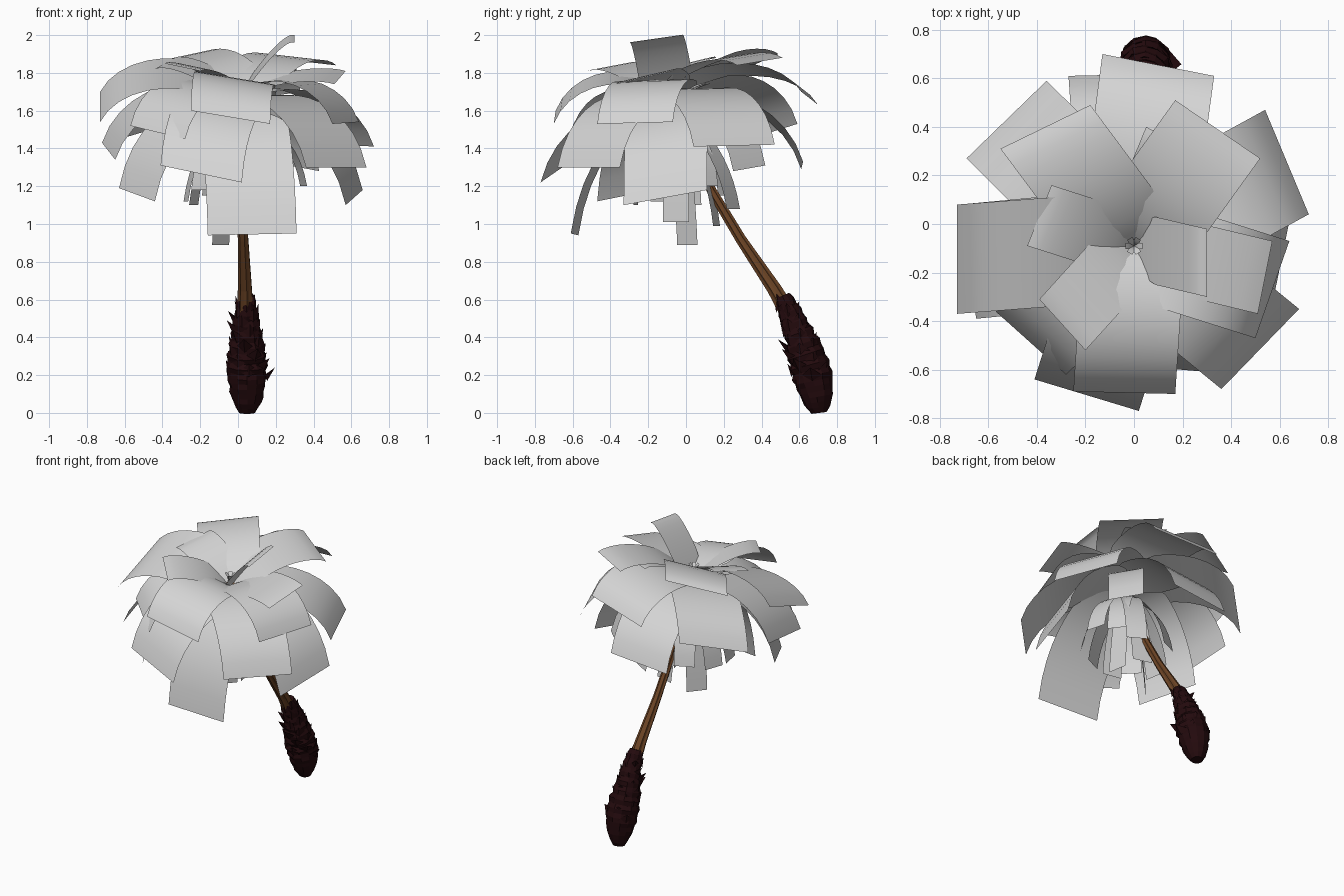
import bpy, bmesh, math, random
from mathutils import Vector

random.seed(4)
cube = bpy.data.objects.get("Cube")
if cube:
    bpy.data.objects.remove(cube)


def material(name, rgb):
    m = bpy.data.materials.new(name)
    m.use_nodes = True
    m.diffuse_color = (*rgb, 1)
    m.node_tree.nodes["Principled BSDF"].inputs["Base Color"].default_value = (*rgb, 1)
    return m


LEAF = material("pale grey leaf", (0.66, 0.66, 0.66))
WOOD = material("brown trunk", (0.16, 0.062, 0.02))
BARK = material("dark bark", (0.017, 0.003, 0.004))


def finish(bm, name, mat, smooth=False):
    mesh = bpy.data.meshes.new(name)
    bm.to_mesh(mesh)
    bm.free()
    mesh.materials.append(mat)
    for p in mesh.polygons:
        p.use_smooth = smooth
    ob = bpy.data.objects.new(name, mesh)
    bpy.context.scene.collection.objects.link(ob)


def tube(bm, path, sides, radius):
    """Capped tube along (point, radius) pairs; radius(k) scales each vertex."""
    rings = []
    for i, (c, r) in enumerate(path):
        axis = path[min(i + 1, len(path) - 1)][0] - path[max(i - 1, 0)][0]
        u = Vector((1, 0, 0))
        v = axis.normalized().cross(u).normalized()
        ring = []
        for k in range(sides):
            a = math.tau * k / sides
            ring.append(bm.verts.new(c + (u * math.cos(a) + v * math.sin(a)) * r * radius(k)))
        rings.append(ring)
    for a, b in zip(rings, rings[1:]):
        for k in range(sides):
            n = (k + 1) % sides
            bm.faces.new((a[k], a[n], b[n], b[k]))
    bm.faces.new(rings[0][::-1])
    bm.faces.new(rings[-1])


def bezier(p, t):
    s = 1 - t
    return p[0] * s**3 + p[1] * (3 * s * s * t) + p[2] * (3 * s * t * t) + p[3] * t**3


def frond(name, ctrl, edge, steps=10):
    """Bent rectangular blade that pinches to a stalk at its root."""
    bm = bmesh.new()
    rows = []
    for i in range(steps + 1):
        t = i / steps
        c = bezier(ctrl, t)
        half = edge * 0.5 * min(1, 0.1 + 4 * t)
        rows.append((bm.verts.new(c - half), bm.verts.new(c + half)))
    for a, b in zip(rows, rows[1:]):
        bm.faces.new((a[0], a[1], b[1], b[0]))
    finish(bm, name, LEAF, True)


# Slender fluted trunk
trunk = [(Vector(p), r) for p, r in (
    ((0.04, 0.53, 0.55), 0.042), ((0.038, 0.465, 0.66), 0.036), ((0.028, 0.29, 0.92), 0.027),
    ((0.02, 0.14, 1.17), 0.024), ((0.01, 0.0, 1.42), 0.025), ((0, -0.09, 1.68), 0.03))]
bm = bmesh.new()
tube(bm, trunk, 14, lambda k: 1.08 if k % 2 else 0.85)
finish(bm, "trunk", WOOD)

# Swollen base with stepped, ragged bark
profile = [(0, 0.705, 0.042), (0.04, 0.7, 0.068), (0.1, 0.69, 0.09), (0.2, 0.668, 0.108),
           (0.3, 0.64, 0.098), (0.4, 0.605, 0.08), (0.5, 0.565, 0.064), (0.62, 0.51, 0.042)]


def base_at(z):
    for a, b in zip(profile, profile[1:]):
        if z <= b[0]:
            f = (z - a[0]) / (b[0] - a[0])
            return Vector((0.05 - 0.01 * z, a[1] + f * (b[1] - a[1]), z)), a[2] + f * (b[2] - a[2])


path = []
for i in range(23):
    c, r = base_at(0.62 * i / 22)
    path.append((c, r * (1.06 if i % 2 and i > 7 else 0.97)))
bm = bmesh.new()
tube(bm, path, 12, lambda k: random.uniform(0.95, 1.07))
finish(bm, "bark_base", BARK)

# Pointed old leaf stubs around the bark
bm = bmesh.new()
for i in range(40):
    c, r = base_at(0.2 + 0.4 * i / 40)
    a = i * 2.4
    out = Vector((math.cos(a), math.sin(a), 0))
    side = Vector((-out.y, out.x, 0)) * r * 0.5
    root = c + out * r * 0.85
    tip = c + out * (r * 1.04 + (0.035 if i % 5 == 0 else 0.006)) + Vector((0, -0.01, 0.04))
    v = [bm.verts.new(p) for p in (root - side, root + side, root + out * 0.015 - Vector((0, 0, 0.03)), tip)]
    for f in ((0, 1, 3), (1, 2, 3), (2, 0, 3)):
        bm.faces.new([v[j] for j in f])
finish(bm, "bark_stubs", BARK)

# Large fronds: the two corners of each outer edge
ROOT = Vector((0, -0.09, 1.65))
small = [
    ((0.30, -0.02, 2.0), (0.30, -0.30, 1.96)), ((0.05, 0.40, 1.89), (0.30, 0.27, 1.87)),
    ((-0.34, 0.16, 1.88), (-0.44, -0.09, 1.82)), ((-0.39, -0.31, 1.85), (-0.20, -0.52, 1.81)),
    ((0.57, -0.07, 1.81), (0.51, -0.37, 1.74))]
upper = [((0.17, 0.51, 1.88), (0.52, 0.27, 1.84)), ((-0.55, 0.31, 1.82), (-0.18, 0.49, 1.90))]
middle = [
    ((-0.25, -0.69, 1.60), (0.17, -0.70, 1.53)), ((-0.13, 0.70, 1.63), (0.33, 0.61, 1.70)),
    ((-0.73, 0.08, 1.70), (-0.73, -0.37, 1.54)), ((0.64, -0.07, 1.54), (0.50, -0.47, 1.53)),
    ((-0.57, -0.36, 1.52), (-0.28, -0.62, 1.45)), ((-0.36, 0.59, 1.53), (-0.69, 0.27, 1.43)),
    ((0.54, 0.47, 1.42), (0.72, 0.04, 1.41))]
lower = [
    ((0.68, -0.35, 1.30), (0.36, -0.68, 1.30)), ((-0.41, -0.64, 1.31), (0.02, -0.77, 1.22)),
    ((-0.63, -0.12, 1.19), (-0.44, -0.47, 1.12)), ((-0.16, -0.57, 0.94), (0.31, -0.61, 0.95)),
    ((0.57, -0.33, 1.10), (0.66, 0.11, 1.18)), ((-0.27, 0.61, 1.29), (0.17, 0.62, 1.33)),
    ((-0.72, 0.08, 1.43), (-0.65, -0.39, 1.34)), ((0.27, 0.42, 1.31), (0.43, 0.25, 1.28))]
for tier, group in (("small", small), ("upper", upper), ("middle", middle), ("lower", lower)):
    for n, (a, b) in enumerate(group):
        a, b = Vector(a), Vector(b)
        tip = (a + b) / 2
        reach = Vector((tip.x - ROOT.x, tip.y - ROOT.y, 0))
        p1, p2 = ROOT + reach * 0.25, ROOT + reach * 0.85
        if group in (small, upper):
            p1.z = 1.8 if group is small else 1.9
            p2.z = tip.z + (0.03 if group is small else 0.06)
        else:
            p1.z = 1.6 + 0.4 * (tip.z - 0.95)
            p2.z = 1.46 + 0.56 * (tip.z - 0.95)
        frond(f"{tier}_frond_{n + 1}", (ROOT, p1, p2, tip), b - a)

# Narrow hanging fronds under the crown: angle, reach, tip height
hanging = [(15, 0.36, 1.2), (38, 0.3, 1.2), (60, 0.37, 1.08), (75, 0.24, 0.99),
           (140, 0.12, 0.89), (115, 0.3, 1.15), (160, 0.25, 1.1), (190, 0.28, 1.12),
           (225, 0.28, 1.18), (260, 0.2, 1.1), (295, 0.25, 1.15), (330, 0.3, 1.2), (10, 0.1, 1.01)]
for n, (deg, reach, z) in enumerate(hanging):
    a = math.radians(deg)
    out = Vector((math.cos(a), math.sin(a), 0))
    root = ROOT - Vector((0, -0.02, 0.05))
    tip = root + out * reach
    tip.z = z
    p1, p2 = root + out * reach * 0.45, root + out * reach * 0.88
    p1.z = root.z - 0.06
    p2.z = z + 0.25
    frond(f"hanging_frond_{n + 1}", (root, p1, p2, tip), Vector((-out.y, out.x, 0)) * 0.14)

# Tiny new shoots in the crown
for n in range(6):
    a = n * math.tau / 6
    out = Vector((math.cos(a), math.sin(a), 0))
    up = Vector((0, 0, 0.04))
    ctrl = (ROOT, ROOT + up, ROOT + 2 * up + out * 0.01, ROOT + 2.5 * up + out * 0.035)
    frond(f"shoot_{n + 1}", ctrl, Vector((-out.y, out.x, 0)) * 0.025, 4)
